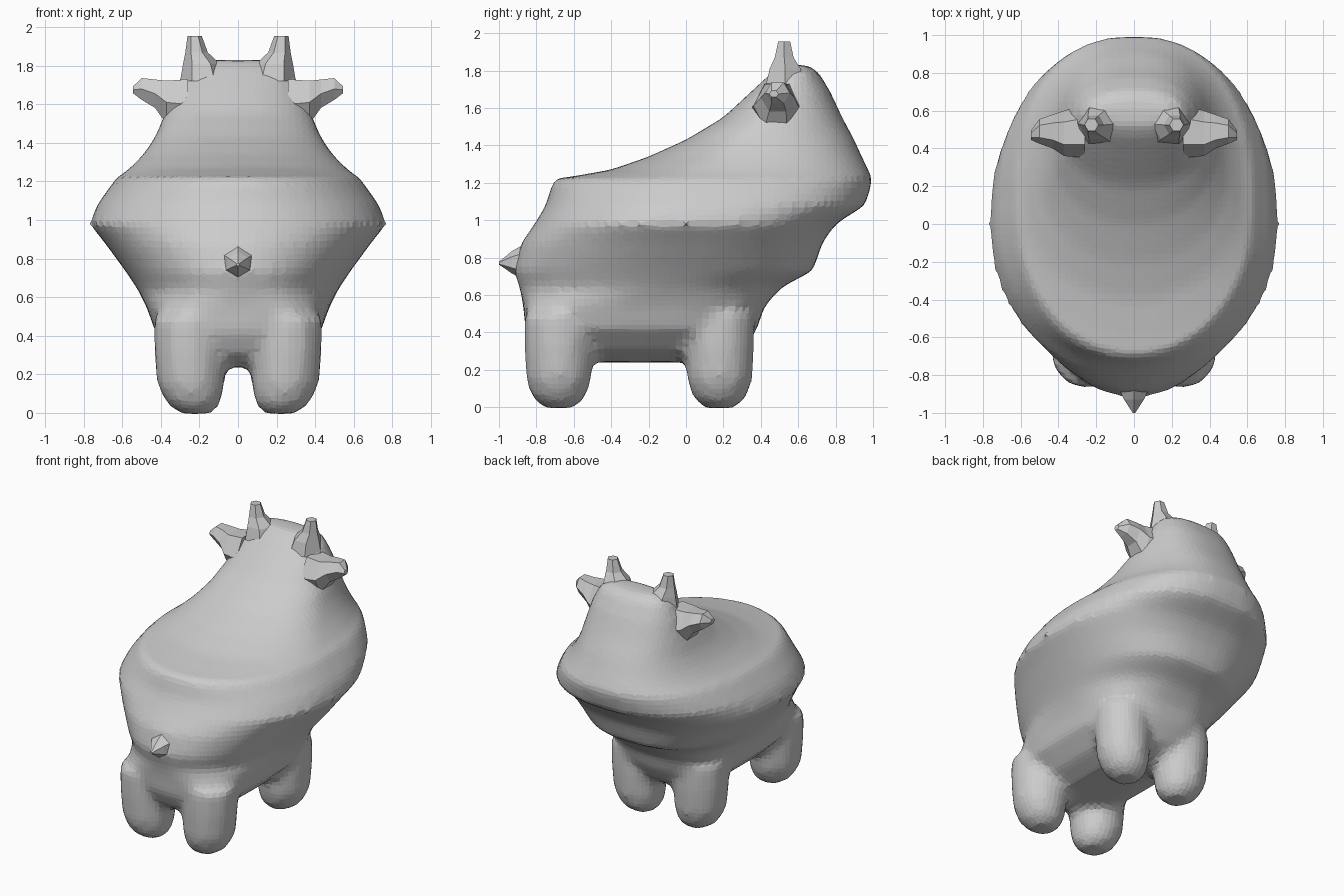
import bpy, bmesh, math

if "Cube" in bpy.data.objects:
    bpy.data.objects.remove(bpy.data.objects["Cube"])


def loft(bm, rings):
    """Skin a stack of equal-length point rings and cap both ends."""
    loops = [[bm.verts.new(p) for p in r] for r in rings]
    faces = []
    for a, b in zip(loops, loops[1:]):
        n = len(a)
        for i in range(n):
            j = (i + 1) % n
            faces.append(bm.faces.new((a[i], a[j], b[j], b[i])))
    faces.append(bm.faces.new(loops[0][::-1]))
    faces.append(bm.faces.new(loops[-1]))
    bmesh.ops.recalc_face_normals(bm, faces=faces)


def finish(bm, name, mirror=False):
    mesh = bpy.data.meshes.new(name)
    bm.to_mesh(mesh)
    bm.free()
    ob = bpy.data.objects.new(name, mesh)
    bpy.context.collection.objects.link(ob)
    if mirror:
        ob.modifiers.new("mirror", 'MIRROR').use_clip = False
    return ob


def spow(v, p):
    return math.copysign(abs(v) ** p, v)


def body_ring(z, back, front, half, mid, n=48):
    """Egg-shaped horizontal slice, squarer around the legs and the muzzle."""
    pts = []
    for i in range(n):
        a = 2 * math.pi * i / n
        c, s = math.cos(a), math.sin(a)
        e = 3.0 if z < 0.55 else (2.4 if s > 0 else 2.1)
        reach = front - mid if s > 0 else mid - back
        pts.append((half * spow(c, 2 / e), mid + reach * spow(s, 2 / e), z))
    return pts


def circle(x, y, z, r, n=12):
    return [(x + r * math.cos(2 * math.pi * i / n),
             y + r * math.sin(2 * math.pi * i / n), z) for i in range(n)]


# Body, neck and head: z, back y, front y, half width, y of widest point
slices = [
    (0.24, -0.70, 0.20, 0.17, -0.25),
    (0.30, -0.80, 0.31, 0.31, -0.25),
    (0.42, -0.86, 0.38, 0.43, -0.22),
    (0.54, -0.87, 0.42, 0.47, -0.18),
    (0.64, -0.89, 0.51, 0.52, -0.12),
    (0.73, -0.92, 0.68, 0.58, -0.06),
    (0.88, -0.88, 0.73, 0.69, 0.00),
    (0.98, -0.81, 0.80, 0.77, 0.00),
    (1.08, -0.75, 0.96, 0.73, 0.03),
    (1.22, -0.71, 1.00, 0.63, 0.10),
    (1.235, -0.60, 0.99, 0.60, 0.12),
    (1.27, -0.40, 0.975, 0.56, 0.16),
    (1.34, -0.20, 0.94, 0.49, 0.27),
    (1.43, 0.00, 0.90, 0.43, 0.37),
    (1.55, 0.20, 0.835, 0.38, 0.47),
    (1.68, 0.34, 0.775, 0.33, 0.53),
    (1.79, 0.46, 0.71, 0.27, 0.57),
    (1.83, 0.52, 0.65, 0.19, 0.58),
]
bm = bmesh.new()
loft(bm, [body_ring(*s) for s in slices])

# Four stubby legs, blended into the body by the remesh
for side in (-1, 1):
    for y in (-0.68, 0.18):
        loft(bm, [circle(side * x, y, z, r) for z, x, r in (
            (-0.005, 0.22, 0.08), (0.05, 0.23, 0.145), (0.15, 0.245, 0.178),
            (0.32, 0.25, 0.188), (0.50, 0.25, 0.19))])

body = finish(bm, "body")
remesh = body.modifiers.new("remesh", 'REMESH')
remesh.mode = 'VOXEL'
remesh.voxel_size = 0.035
smooth = body.modifiers.new("smooth", 'SMOOTH')
smooth.factor = 0.5
smooth.iterations = 4

# Short faceted horns
bm = bmesh.new()
loft(bm, [circle(x, y, z, r, 6) for x, y, z, r in (
    (0.18, 0.53, 1.72, 0.12), (0.19, 0.53, 1.81, 0.095),
    (0.215, 0.525, 1.87, 0.058), (0.225, 0.525, 1.955, 0.037))])
finish(bm, "horns", mirror=True)

# Sideways ears: x, centre y, centre z, half depth, half height
bm = bmesh.new()
rings = []
for x, y, z, ry, rz in ((0.26, 0.49, 1.60, 0.14, 0.15),
                        (0.37, 0.48, 1.61, 0.12, 0.13),
                        (0.43, 0.49, 1.655, 0.09, 0.085),
                        (0.50, 0.49, 1.68, 0.065, 0.065),
                        (0.545, 0.47, 1.675, 0.025, 0.02)):
    rings.append([(x, y + ry * math.cos(math.pi * i / 3),
                   z + rz * math.sin(math.pi * i / 3)) for i in range(6)])
loft(bm, rings)
finish(bm, "ears", mirror=True)

# Pointed tail stub
bm = bmesh.new()
loft(bm, [[(r * math.sin(math.pi * i / 3), y, z + r * math.cos(math.pi * i / 3))
           for i in range(6)]
          for y, z, r in ((-0.86, 0.775, 0.10), (-0.93, 0.775, 0.06),
                          (-1.0, 0.77, 0.008))])
finish(bm, "tail")
